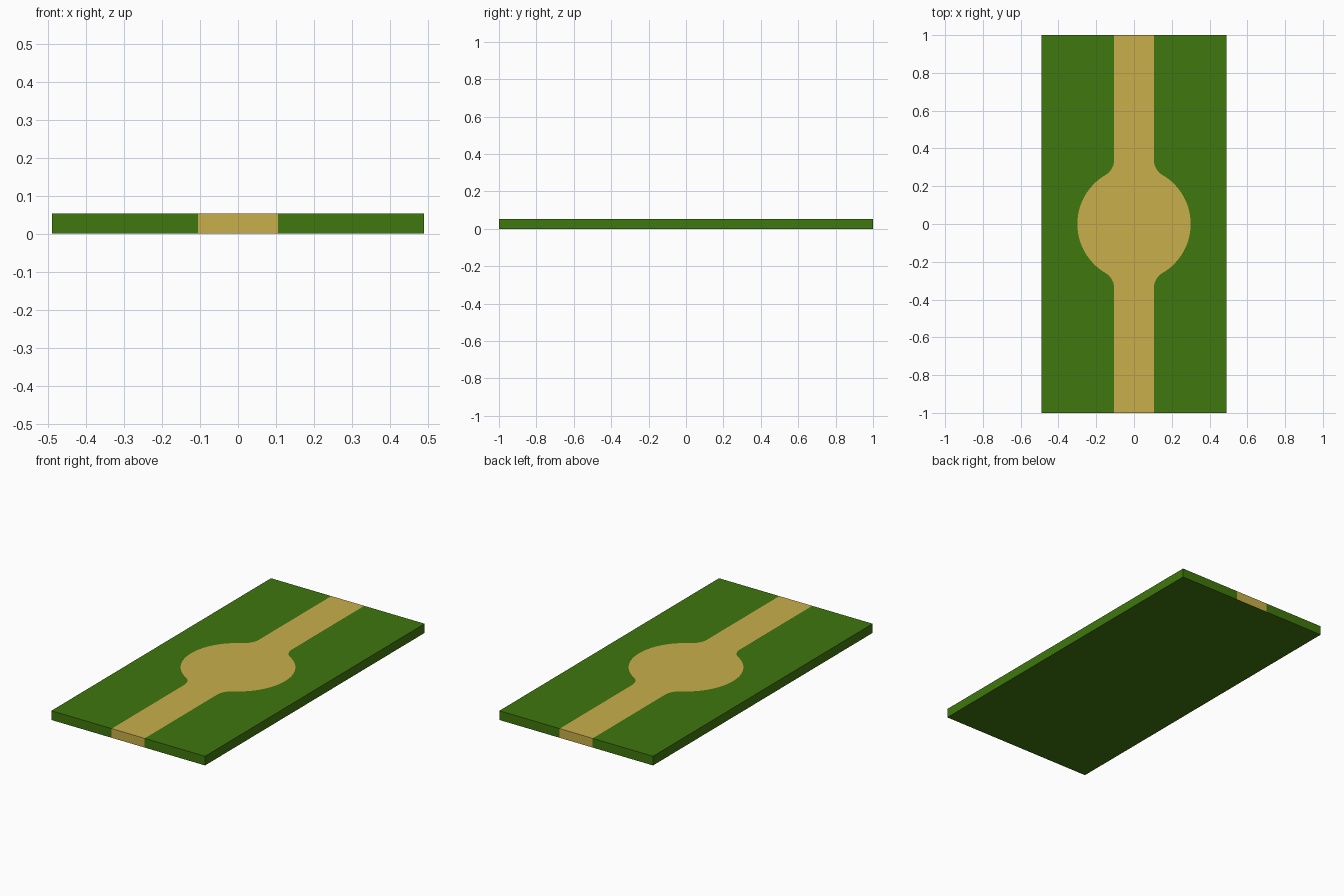
import bpy, bmesh, math

if "Cube" in bpy.data.objects:
    bpy.data.objects.remove(bpy.data.objects["Cube"])

W, L, H = 0.49, 1.0, 0.053      # half width, half length, thickness
P, R = 0.105, 0.30              # path half width, round clearing radius
F, FY = 0.094, 0.34             # fillet radius and fillet centre y


def material(name, colour):
    m = bpy.data.materials.new(name)
    m.diffuse_color = (*colour, 1)
    m.use_nodes = True
    m.node_tree.nodes["Principled BSDF"].inputs["Base Color"].default_value = m.diffuse_color
    return m


def arc(cx, cy, r, a0, a1, n):
    return [(cx + r * math.cos(a0 + (a1 - a0) * i / n),
             cy + r * math.sin(a0 + (a1 - a0) * i / n)) for i in range(n + 1)]


# Right-hand path border, from front to back
t = math.atan2(FY, P + F)
upper = arc(0, 0, R, 0, t, 16) + arc(P + F, FY, F, t + math.pi, math.pi, 8)[1:] + [(P, L)]
right = [(x, -y) for x, y in reversed(upper[1:])] + upper
left = [(-x, y) for x, y in right]

# Counter-clockwise regions with their top material slot
GRASS, SAND = 0, 1
regions = [
    ([(W, -L), (W, L)] + right[::-1], GRASS),
    (right + left[::-1], SAND),
    ([(-W, L), (-W, -L)] + left, GRASS),
]


def on_rim(a, b):
    return any(abs(a[k] - b[k]) < 1e-6 and abs(abs(a[k]) - lim) < 1e-6
               for k, lim in ((0, W), (1, L)))


# Slab: coloured tops and outer walls, green underside
bm = bmesh.new()
for pts, slot in regions:
    low = [bm.verts.new((x, y, 0)) for x, y in pts]
    top = [bm.verts.new((x, y, H)) for x, y in pts]
    bm.faces.new(top).material_index = slot
    bm.faces.new(low[::-1]).material_index = GRASS
    for i in range(len(pts)):
        j = (i + 1) % len(pts)
        if on_rim(pts[i], pts[j]):
            bm.faces.new((low[i], low[j], top[j], top[i])).material_index = slot
bmesh.ops.remove_doubles(bm, verts=bm.verts, dist=1e-5)

mesh = bpy.data.meshes.new("path_tile")
bm.to_mesh(mesh)
bm.free()
mesh.materials.append(material("grass green", (0.050, 0.184, 0.004)))
mesh.materials.append(material("sand path", (0.578, 0.429, 0.069)))
bpy.context.collection.objects.link(bpy.data.objects.new("path_tile", mesh))
